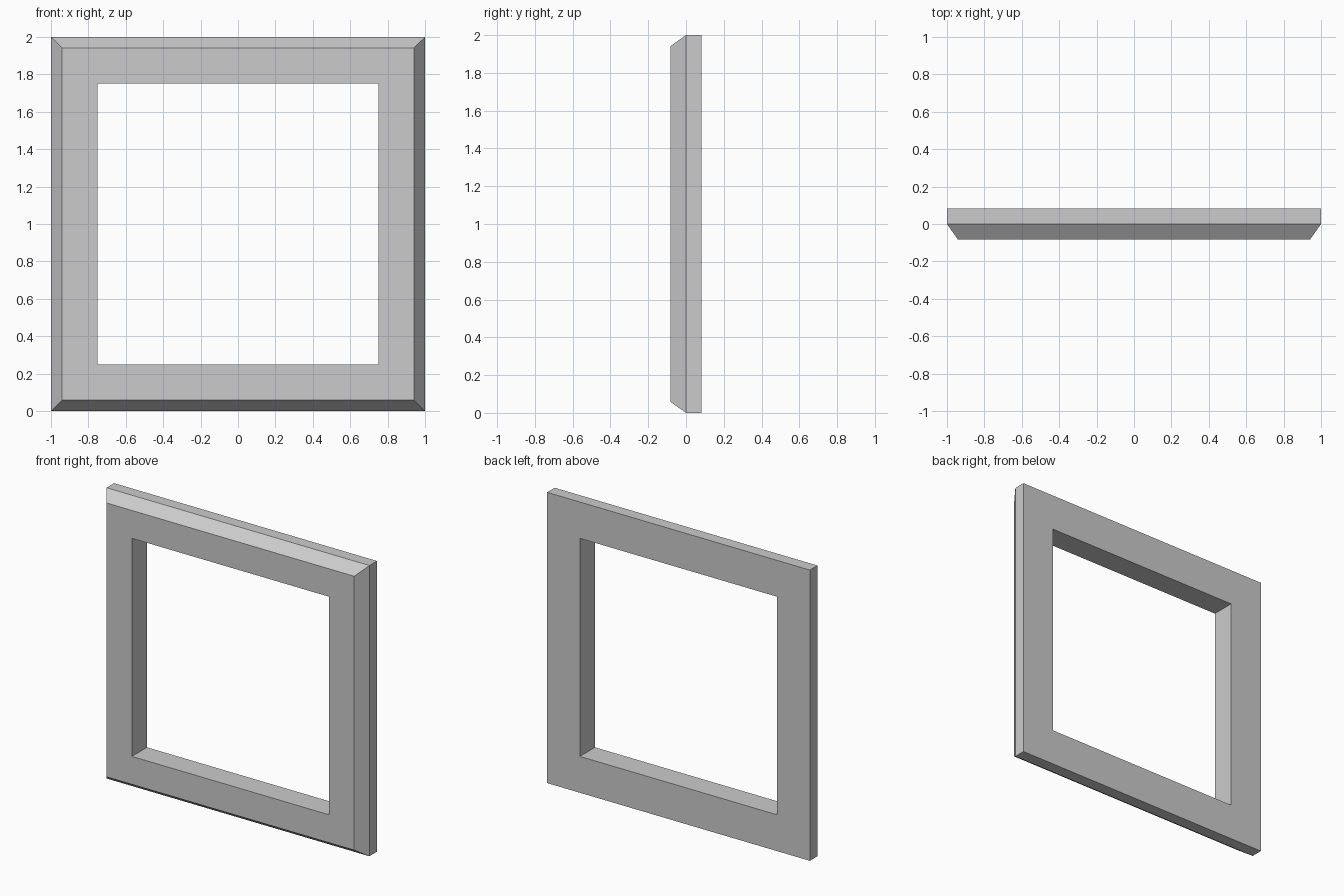
import bpy, bmesh

if "Cube" in bpy.data.objects:
    bpy.data.objects.remove(bpy.data.objects["Cube"])

# Moulding cross-section: (half size of the square, y), swept round four mitred corners
PROFILE = [(1.0, 0.082), (1.0, 0.0), (0.942, -0.082), (0.75, -0.082), (0.75, 0.082)]
CORNERS = [(-1, -1), (1, -1), (1, 1), (-1, 1)]

bm = bmesh.new()
rings = [[bm.verts.new((sx * r, y, 1 + sz * r)) for r, y in PROFILE] for sx, sz in CORNERS]

# Four sides of the frame, each joining one corner to the next
n = len(PROFILE)
for i, a in enumerate(rings):
    b = rings[(i + 1) % 4]
    for j in range(n):
        k = (j + 1) % n
        bm.faces.new((a[j], b[j], b[k], a[k]))
bmesh.ops.recalc_face_normals(bm, faces=bm.faces)

mesh = bpy.data.meshes.new("square_frame")
bm.to_mesh(mesh)
bm.free()
bpy.context.collection.objects.link(bpy.data.objects.new("square_frame", mesh))
